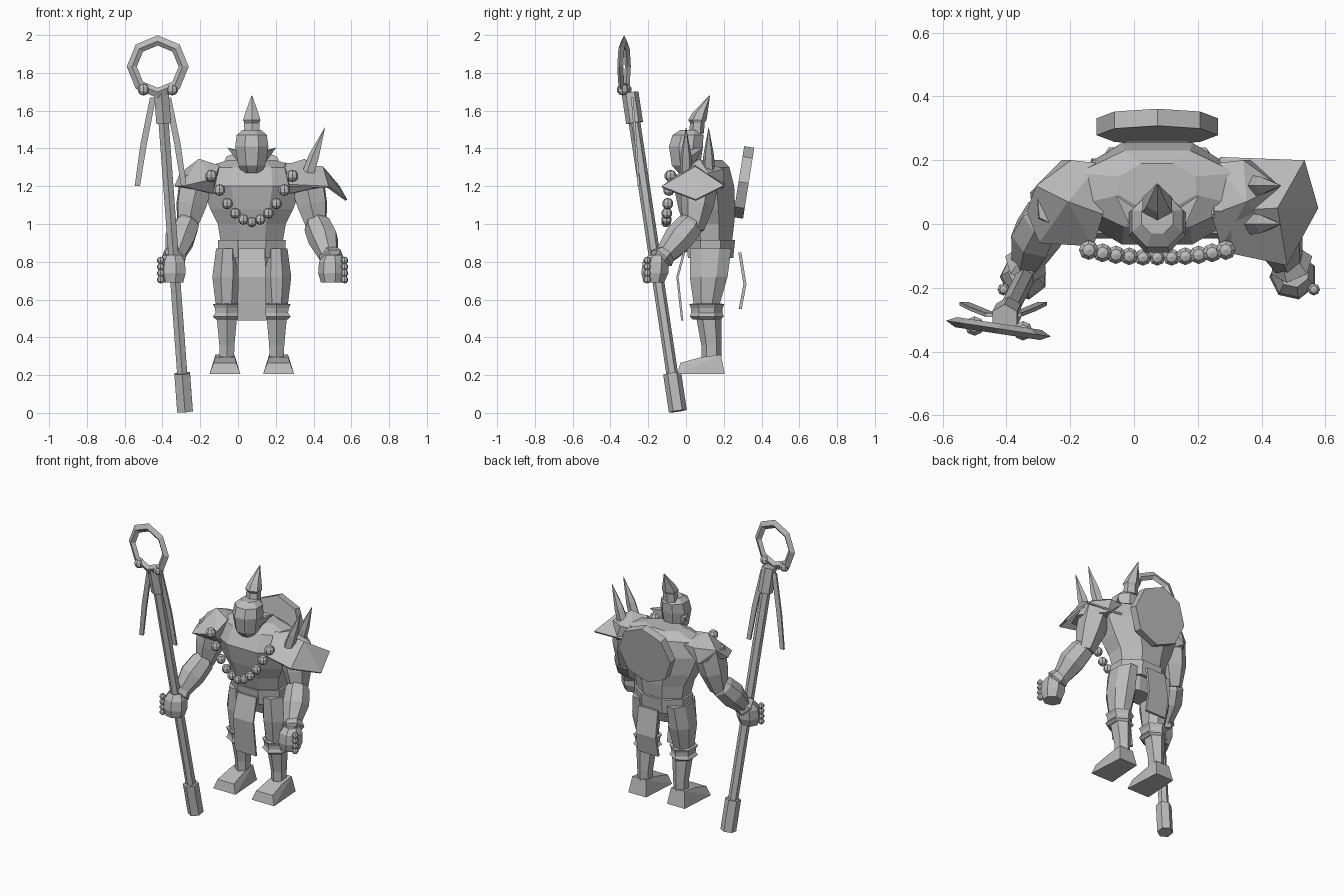
import bpy, bmesh, math
from mathutils import Vector, Matrix

if "Cube" in bpy.data.objects:
    bpy.data.objects.remove(bpy.data.objects["Cube"])

stone = bpy.data.materials.new("stone_grey")
stone.diffuse_color = (0.5, 0.5, 0.5, 1)
stone.use_nodes = True
stone.node_tree.nodes["Principled BSDF"].inputs["Base Color"].default_value = stone.diffuse_color
CX = 0.073  # centre line of the body


def finish(name, bm):
    bmesh.ops.recalc_face_normals(bm, faces=bm.faces)
    me = bpy.data.meshes.new(name)
    bm.to_mesh(me)
    bm.free()
    me.materials.append(stone)
    ob = bpy.data.objects.new(name, me)
    bpy.context.collection.objects.link(ob)
    return ob


def skin(name, rings):
    """Closed surface through a list of equally long vertex rings."""
    bm = bmesh.new()
    vs = [[bm.verts.new(p) for p in r] for r in rings]
    n = len(vs[0])
    for a, b in zip(vs, vs[1:]):
        for i in range(n):
            j = (i + 1) % n
            bm.faces.new((a[i], a[j], b[j], b[i]))
    bm.faces.new(vs[0])
    bm.faces.new(vs[-1])
    return finish(name, bm)


def loft(name, secs, n=8, phase=0.5):
    """Level sections (x, y, z, half width, half depth)."""
    k = 1 / math.cos(math.pi / n) if phase else 1
    ang = [math.tau * (i + phase) / n for i in range(n)]
    return skin(name, [[(x + k * a * math.cos(t), y + k * b * math.sin(t), z)
                        for t in ang] for x, y, z, a, b in secs])


def limb(name, secs, n=6):
    """Straight-ish tube through (x, y, z, radius)."""
    pts = [Vector(s[:3]) for s in secs]
    q = Vector((0, 0, 1)).rotation_difference(pts[-1] - pts[0])
    ang = [math.tau * (i + 0.5) / n for i in range(n)]
    return skin(name, [[p + q @ Vector((s[3] * math.cos(t), s[3] * math.sin(t), 0))
                        for t in ang] for p, s in zip(pts, secs)])


def ball(name, p, r):
    bm = bmesh.new()
    bmesh.ops.create_uvsphere(bm, u_segments=8, v_segments=5, radius=r,
                              matrix=Matrix.Translation(p))
    return finish(name, bm)


def hull(name, pts):
    bm = bmesh.new()
    for p in pts:
        bm.verts.new(p)
    r = bmesh.ops.convex_hull(bm, input=bm.verts)
    loose = [v for v in bm.verts if not v.link_faces]
    bmesh.ops.delete(bm, geom=loose, context='VERTS')
    return finish(name, bm)


def strip(name, path, t):
    """Hanging strip through (x, y, z, half width) with thickness t in y."""
    return skin(name, [[(x - w, y - t, z), (x + w, y - t, z), (x + w, y + t, z), (x - w, y + t, z)]
                       for x, y, z, w in path])


# torso, belt, hips
loft("torso", [(CX, .13, .88, .16, .11), (CX, .12, 1.0, .18, .135), (CX, .11, 1.08, .22, .15),
               (CX, .095, 1.2, .265, .16), (CX, .11, 1.30, .25, .12), (CX, .12, 1.34, .12, .07)])
loft("belt", [(CX, .13, .82, .175, .12), (CX, .13, .915, .18, .13)])
loft("hips", [(CX, .13, .74, .13, .07), (CX, .13, .86, .19, .115)])

# head with topknot and ears
loft("head", [(CX, .02, 1.27, .05, .06), (CX, 0, 1.31, .072, .075), (CX, 0, 1.41, .088, .09),
              (CX, .01, 1.47, .08, .082), (CX, .02, 1.498, .05, .05)])
loft("topknot", [(CX, .055, 1.48, .042, .035), (CX, .06, 1.535, .04, .033), (CX, .06, 1.55, .046, .042),
                 (CX, .075, 1.59, .034, .034), (CX, .125, 1.68, .002, .002)], 6)
for s in (-1, 1):
    hull("ear", [(CX + s * .075, -.01, 1.33), (CX + s * .08, -.02, 1.39), (CX + s * .07, .05, 1.33),
                 (CX + s * .07, .05, 1.39), (CX + s * .13, .09, 1.405)])

# legs, knee bands, feet
for s in (-1, 1):
    x = CX + s * .132
    loft("thigh", [(x, .11, .52, .052, .06), (x, .11, .58, .06, .07), (x, .12, .72, .077, .1),
                   (x - s * .005, .13, .87, .062, .11)])
    loft("knee_band", [(x, .11, .495, .058, .065), (x, .11, .51, .074, .078), (x, .11, .53, .06, .072),
                       (x, .11, .555, .064, .073), (x, .11, .575, .074, .08), (x, .11, .58, .05, .06)], 6)
    loft("shin", [(x, .135, .28, .038, .045), (x, .135, .36, .04, .047), (x, .12, .51, .054, .058)], 6)
    hull("foot", [(x + s * .01 + a * w, y, z) for a in (-1, 1) for w, y, z in
                  ((.082, -.045, .205), (.065, .205, .205), (.06, -.03, .265),
                   (.052, .08, .295), (.05, .185, .308))])

# loincloth front and back
strip("front_cloth", [(CX, -.005, .87, .07), (CX, -.045, .72, .073), (CX, -.02, .49, .077)], .006)
strip("back_cloth", [(CX, .285, .85, .07), (CX, .312, .68, .073), (CX, .287, .55, .075)], .008)

# disc on the back
disc = loft("back_disc", [(0, 0, -.027, .19, .19), (0, 0, .027, .19, .19)], 8, 0)
disc.matrix_world = Matrix.Translation((CX, .305, 1.22)) @ Matrix.Rotation(math.radians(-99), 4, 'X')

# shoulders and arms
for s in (-1, 1):
    X = lambda d: CX + s * d
    hull("shoulder", [(X(.17), .03, 1.31), (X(.28), .07, 1.345), (X(.38), .12, 1.27), (X(.27), .2, 1.29),
                      (X(.18), .19, 1.29), (X(.41), .04, 1.2), (X(.37), -.06, 1.2), (X(.2), -.07, 1.24),
                      (X(.3), .2, 1.19), (X(.2), 0, 1.16)])
    limb("upper_arm", [(X(.29), .075, 1.24, .1), (X(.32), .06, 1.1, .088), (X(.345), .04, .97, .055)])
    wx = X(.425)
    limb("forearm", [(X(.335), .045, 1.03, .045), (X(.35), .02, .99, .075), (X(.38), -.04, .92, .082),
                     (wx - s * .015, -.125, .82, .05)], 7)
    hx = -.345 if s < 0 else .5
    limb("wrist_cuff", [(hx - s * .02, -.1, .85, .05), (hx - s * .005, -.13, .82, .07),
                        (hx, -.14, .805, .052)])
    # fist with knuckles
    loft("fist", [(hx, -.17, .69, .055, .05), (hx, -.165, .74, .068, .066),
                  (hx, -.16, .8, .064, .064), (hx, -.15, .835, .045, .045)], 7)
    for i in range(4):
        ball("knuckle", (hx + s * .064, -.205, .705 + .034 * i), .02)

# ridged shoulder plate with two spikes
plate = [(.25, .04, 1.325), (.45, .05, 1.305), (.27, -.085, 1.21), (.48, -.13, 1.2),
         (.535, .2, 1.205), (.27, .21, 1.215), (.578, .05, 1.13)]
bm = bmesh.new()
v = [bm.verts.new(p) for p in plate]
for f in ((0, 2, 3, 1), (0, 1, 4, 5), (1, 3, 6), (1, 6, 4)):
    bm.faces.new([v[i] for i in f])
ob = finish("shoulder_plate", bm)
ob.modifiers.new("thickness", 'SOLIDIFY').thickness = .012
for y in (0, .12):
    limb("plate_spike", [(.375, y, 1.27, .035), (.405, y, 1.36, .03), (.46, y, 1.51, .001)], 5)

# bead necklace
for d, z in ((0, 1.01), (.045, 1.024), (.088, 1.057), (.13, 1.108), (.172, 1.18), (.215, 1.255)):
    for s in ((-1, 1) if d else (1,)):
        ball("necklace_bead", (CX + s * d, -.105 + .5 * d * d, z), .027 + .025 * d)

# staff
def on(z):
    return (-.28 - .074 * z, -.042 - .15 * z, z)


limb("staff_shaft", [(*on(.05), .031), (*on(1.65), .031)])
limb("staff_foot", [(*on(.009), .048), (*on(.21), .048)])
limb("staff_socket", [(*on(1.535), .045), (*on(1.695), .045)])

# staff ring with a sharp outer edge
bm = bmesh.new()
rings = []
for i in range(8):
    t = math.tau * (i + .5) / 8 - math.pi / 8
    rings.append([bm.verts.new((r * math.cos(t), y, r * math.sin(t)))
                  for r, y in ((.166, 0), (.135, .016), (.112, 0), (.135, -.016))])
for a, b in zip(rings, rings[1:] + rings[:1]):
    for i in range(4):
        bm.faces.new((a[i], a[(i + 1) % 4], b[(i + 1) % 4], b[i]))
ob = finish("staff_ring", bm)
ob.matrix_world = Matrix.Translation((-.425, -.328, 1.833)) @ Matrix.Rotation(-.15, 4, 'Z')
for x, y in ((-.5, -.32), (-.348, -.335)):
    ball("ring_bead", (x, y, 1.712), .032)

# hanging staff ribbons
for s in (-1, 1):
    strip("staff_ribbon", [(-.41 + s * .04, -.285, 1.67, .016), (-.41 + s * .09, -.265, 1.42, .017),
                           (-.41 + s * .123, -.25, 1.2, .014)], .006)
